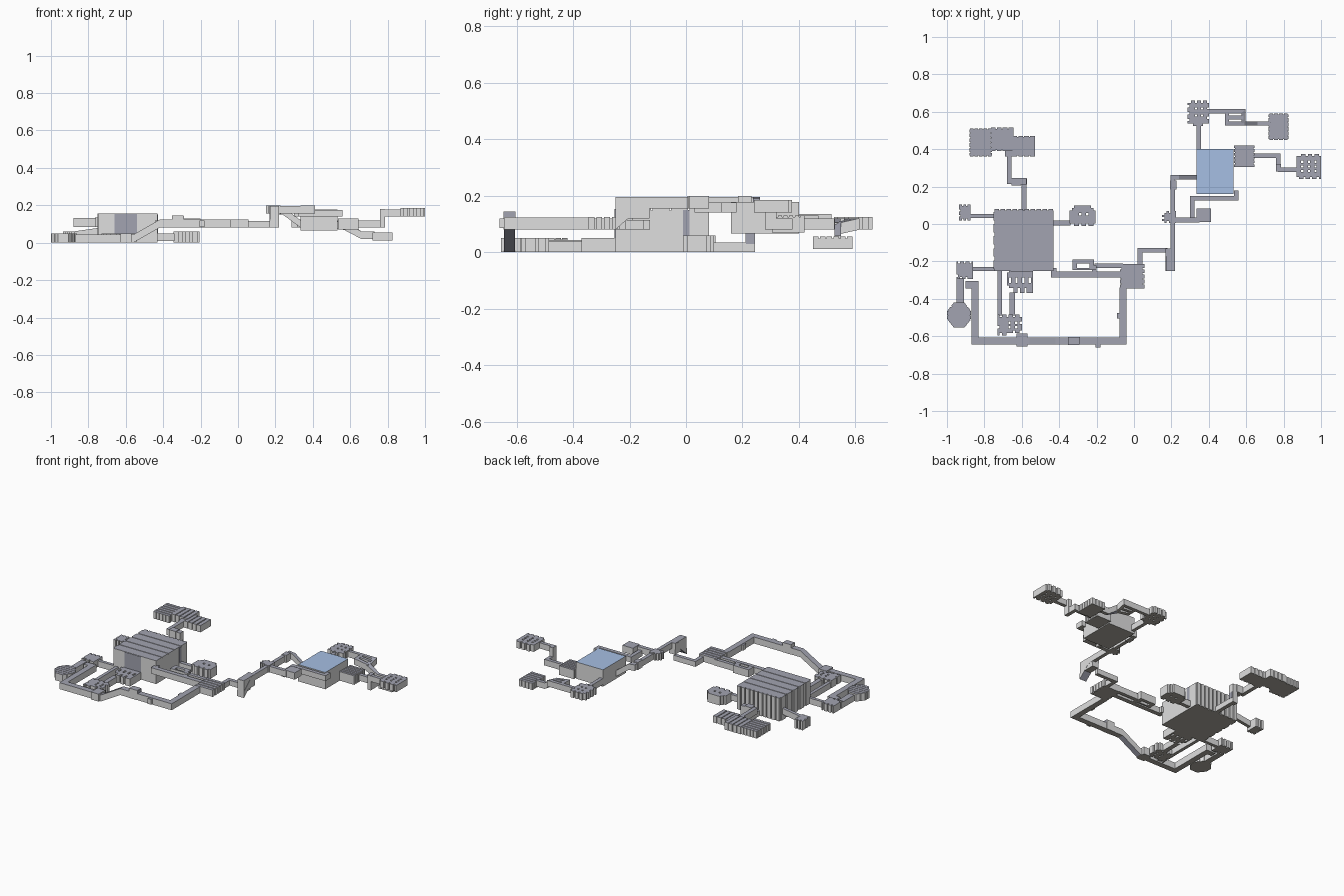
import bpy, bmesh
from mathutils import Vector

cube = bpy.data.objects.get("Cube")
if cube:
    bpy.data.objects.remove(cube, do_unlink=True)


def material(name, r, g, b):
    m = bpy.data.materials.new(name)
    m.use_nodes = True
    m.diffuse_color = (r, g, b, 1)
    m.node_tree.nodes["Principled BSDF"].inputs["Base Color"].default_value = (r, g, b, 1)
    return m


wall = material("wall grey", .74, .74, .74)
roof = material("roof slate", .36, .37, .44)
floor = material("floor brown grey", .42, .40, .35)
blue = material("roof blue", .38, .52, .77)


def finish(name, bm, top=roof):
    """Make the object and colour faces by the way they point."""
    bmesh.ops.remove_doubles(bm, verts=bm.verts, dist=.0002)
    bmesh.ops.recalc_face_normals(bm, faces=bm.faces)
    for f in bm.faces:
        f.normal_update()
        z = f.normal.z
        # ramp undersides are slate like the roofs
        f.material_index = 2 if z < -.9 else 1 if abs(z) > .5 else 0
    me = bpy.data.meshes.new(name)
    bm.to_mesh(me)
    bm.free()
    for m in (wall, top, floor):
        me.materials.append(m)
    ob = bpy.data.objects.new(name, me)
    bpy.context.collection.objects.link(ob)
    return ob


def add_prism(bm, pts, z0, z1):
    low = [bm.verts.new((x, y, z0)) for x, y in pts]
    high = [bm.verts.new((x, y, z1)) for x, y in pts]
    bm.faces.new(low[::-1])
    bm.faces.new(high)
    n = len(pts)
    for i in range(n):
        j = (i + 1) % n
        bm.faces.new((low[i], low[j], high[j], high[i]))


def add_box(bm, x0, x1, y0, y1, z0, z1):
    add_prism(bm, [(x0, y0), (x1, y0), (x1, y1), (x0, y1)], z0, z1)


def box(name, *dims, top=roof):
    bm = bmesh.new()
    add_box(bm, *dims)
    return finish(name, bm, top)


def plate(name, *dims):
    """Thin dark panel marking an open doorway."""
    ob = box(name, *dims)
    for p in ob.data.polygons:
        p.material_index = 1


def ribbed(name, x0, x1, y0, y1, z0, z1, n, axis="x", studs=0, gap=.006, inset=.006):
    """Room made of full height slats along an axis, with grooves between them."""
    bm = bmesh.new()
    add_box(bm, x0 + inset, x1 - inset, y0 + inset, y1 - inset, z0, z1 - .006)
    lo, hi = (y0, y1) if axis == "x" else (x0, x1)
    step = (hi - lo + gap) / n
    for i in range(n):
        a = lo + i * step
        b = a + step - gap
        # outer slats are pulled in where studs stand in front of them
        if studs and i == 0:
            a += inset
        if studs and i == n - 1:
            b -= inset
        if axis == "x":
            add_box(bm, x0, x1, a, b, z0, z1)
        else:
            add_box(bm, a, b, y0, y1, z0, z1)
    for i in range(studs):
        c = x0 + (x1 - x0) * (i + .5) / studs
        w = (x1 - x0) / studs * .38
        add_box(bm, c - w, c + w, y0, y0 + inset, z0, z1)
        add_box(bm, c - w, c + w, y1 - inset, y1, z0, z1)
    return finish(name, bm)


def plan(name, x0, x1, y0, y1, z0, z1, rows):
    """Room from a floor plan: filled cells become solid, dots stay open."""
    bm = bmesh.new()
    dx, dy = (x1 - x0) / len(rows[0]), (y1 - y0) / len(rows)

    def full(r, c):
        return 0 <= r < len(rows) and 0 <= c < len(rows[0]) and rows[r][c] == "X"

    def quad(*co):
        bm.faces.new([bm.verts.new(p) for p in co])
    for r in range(len(rows)):
        for c in range(len(rows[0])):
            if not full(r, c):
                continue
            a, b = x0 + c * dx, x0 + (c + 1) * dx
            t, u = y1 - r * dy, y1 - (r + 1) * dy
            quad((a, u, z1), (b, u, z1), (b, t, z1), (a, t, z1))
            quad((a, t, z0), (b, t, z0), (b, u, z0), (a, u, z0))
            for rr, cc, p, q in ((r - 1, c, (b, t), (a, t)), (r + 1, c, (a, u), (b, u)),
                                 (r, c - 1, (a, t), (a, u)), (r, c + 1, (b, u), (b, t))):
                if not full(rr, cc):
                    quad((*p, z0), (*q, z0), (*q, z1), (*p, z1))
    bmesh.ops.remove_doubles(bm, verts=bm.verts, dist=.0002)
    bmesh.ops.dissolve_limit(bm, angle_limit=.02, verts=bm.verts, edges=bm.edges)
    return finish(name, bm)


def corridor(name, points, width=.026, height=.04):
    """Square tube swept along floor points, mitred at right angles."""
    bm = bmesh.new()
    pts = [Vector(p) for p in points]
    side = []
    for a, b in zip(pts, pts[1:]):
        d = (b - a).xy.normalized()
        side.append(Vector((-d.y, d.x, 0)))
    rings = []
    for i, p in enumerate(pts):
        m, n = side[max(i - 1, 0)], side[min(i, len(side) - 1)]
        off = (m if m.dot(n) > .9 else m + n) * width / 2
        up = Vector((0, 0, height))
        rings.append([bm.verts.new(q) for q in (p - off, p + off, p + off + up, p - off + up)])
    for r, s in zip(rings, rings[1:]):
        for k in range(4):
            bm.faces.new((r[k], r[(k + 1) % 4], s[(k + 1) % 4], s[k]))
    bm.faces.new(rings[0])
    bm.faces.new(rings[-1][::-1])
    return finish(name, bm)


# Great hall: plain front and east walls, buttressed back and west, slatted roof
bm = bmesh.new()
add_box(bm, -.745, -.43, -.25, .073, 0, .148)
for i in range(5):
    add_box(bm, -.745, -.43, -.25 + i * .0655, -.189 + i * .0655, .148, .155)
    add_box(bm, -.751, -.745, -.24 + i * .065, -.195 + i * .065, 0, .155)
for i in range(10):
    add_box(bm, -.745 + i * .032, -.721 + i * .032, .073, .081, 0, .155)
finish("great_hall", bm)
plate("hall_front_opening", -.66, -.54, -.253, -.247, .05, .153)
plate("hall_side_opening", -.433, -.427, -.01, .012, .05, .15)

# North-west gallery and its stair
ribbed("gallery_west", -.88, -.76, .36, .51, .085, .132, 6, "x", 5)
ribbed("gallery_middle", -.765, -.645, .39, .515, .085, .135, 4, "y")
ribbed("gallery_east", -.65, -.53, .36, .47, .085, .13, 4, "y")
box("gallery_link", -.69, -.64, .36, .40, .085, .125)
corridor("gallery_corridor", [(-.667, .37, .085), (-.667, .228, .085), (-.60, .228, .085)])
box("gallery_landing", -.655, -.605, .205, .247, .08, .13)
box("gallery_riser", -.612, -.575, .21, .245, 0, .125)
plate("gallery_riser_opening", -.576, -.573, .212, .242, .03, .07)
corridor("gallery_lower_corridor", [(-.588, .07, 0), (-.588, .23, 0)], .027, .035)

# Side rooms of the hall
plan("west_closet", -.935, -.875, .02, .105, 0, .06,
     ["XX.XX.XX", "XXXXXXXX", "XXXXXXXX", ".XXXXXXX", "XXXXXXXX", "XXXXXXXX", ".XXXXXXX", "XXXXXXXX", "XX.XX.XX"])
corridor("west_closet_corridor", [(-.88, .043, .02), (-.74, .043, .04)], .022)
plan("east_chamber", -.345, -.205, -.01, .1, 0, .06,
     ["..XXXXXXX..", ".XXXXXXXXX.", "XXXXXXXXXXX", "XXXX.XX.XXX",
      "XXXXXXXXXXX", "XXXXXXXXXXX", "XXXXXXXXXXX", "..XX.XX.XX."])
corridor("east_chamber_corridor", [(-.44, .006, .01), (-.34, .006, .01)])

# Front cells
plan("front_cell", -.68, -.54, -.37, -.245, 0, .05,
     [".XXXXXXXXXXX", "XXXXXXXXXXXX", "XXXXXXXXXXXX", "X.XX.XX.XX.X", "X.XX.XX.XX.X",
      "XXXXXXXXXXXX", ".XXXXXXXXXXX", "...XX.XX.XXX", "...XX.XX.XXX"])
plan("lower_cell", -.73, -.60, -.595, -.485, 0, .05,
     ["X.XX.XX.XX.", "XXXXXXXXXXX", "XXXXXXXXXXX", "XXXXX.XX.X.", "XXXXXXXXXXX",
      ".XXXX.XX.XX", "XXXXXXXXXXX", "XXXXXXX.XX.", "X.XX......."])
corridor("lower_cell_corridor", [(-.65, -.49, 0), (-.65, -.365, 0)], .03)
corridor("hall_cell_corridor", [(-.718, -.49, 0), (-.718, -.24, 0)], .022)

# West rooms
plan("west_room", -.95, -.86, -.295, -.2, 0, .05,
     ["X.XX.XX.X", "XXXXXXXXX", "XXXXXXXXX", "XXXXXXXXX", "XXXXXXXXX", "XXXXXXXXX", ".XXXXXXXX", "XX.XX.XXX"])
corridor("west_room_corridor", [(-.865, -.24, 0), (-.74, -.24, 0)], .022)
corridor("octagon_corridor", [(-.93, -.43, 0), (-.93, -.29, 0)], .04)


def half_width(y):
    return .064 - max(abs(y) - .022, 0) * .8


# Octagonal room of six slats over a slightly smaller core
bm = bmesh.new()
bands = [(-.067 + i * .0229, -.0475 + i * .0229, .05, 0) for i in range(6)]
bands += [(-.066, -.022, .045, .005), (-.022, .022, .045, .005), (.022, .066, .045, .005)]
for a, b, top, trim in bands:
    p, q = half_width(a) - trim, half_width(b) - trim
    add_prism(bm, [(-.935 - p, a - .487), (-.935 + p, a - .487),
                   (-.935 + q, b - .487), (-.935 - q, b - .487)], 0, top)
finish("octagon_room", bm)

# Long outer passage, rising towards the east
corridor("outer_passage", [(-.90, -.325, 0), (-.85, -.325, 0), (-.85, -.625, 0), (-.56, -.625, 0),
                           (-.42, -.625, .08), (-.058, -.625, .08), (-.058, -.34, .08)], .038, .043)
box("passage_west_block", -.628, -.57, -.656, -.586, 0, .05)
box("passage_east_block", -.352, -.292, -.646, -.604, .08, .145)
plate("passage_block_opening", -.293, -.290, -.645, -.605, .124, .143)
box("passage_niche", -.205, -.18, -.66, -.64, .085, .12)
box("passage_side_niche", -.09, -.07, -.505, -.475, .085, .12)

# Middle room and the doubled passage to the hall
ribbed("middle_room", -.075, .055, -.345, -.215, .08, .125, 5, "x", 0, .007, .009)
corridor("hall_passage", [(-.43, -.235, .08), (-.43, -.27, .08), (-.06, -.27, .08)], .03)
corridor("upper_passage", [(-.21, -.223, .08), (-.06, -.223, .08)], .024)
plan("passage_loop", -.33, -.2, -.245, -.19, .08, .13,
     ["XXXXXXXXX.", "XXXXXXXXX.", "XX.....XX.", "XX.....XXX", "XXXXXXXXXX"])
box("loop_link", -.225, -.2, -.262, -.235, .08, .12)

# Climb to the upper passage
corridor("climb_corridor", [(.032, -.22, .08), (.032, -.14, .08), (.18, -.14, .08)], .025, .035)
corridor("climb_shaft", [(.194, -.25, .08), (.194, -.17, .15), (.194, -.13, .155)], .05, .04)
box("climb_tower", .172, .218, -.25, -.13, .12, .195)
corridor("high_passage", [(.207, -.14, .155), (.207, .25, .155), (.24, .25, .15), (.335, .25, .08)], .024)
box("high_passage_block", .193, .227, .185, .232, .15, .2)

# Small rooms before the blue room
plan("guard_post", .15, .225, .005, .07, .155, .2,
     ["..X.XX", ".XXXXX", "XXXXXX", ".XXXXX", "XXXXXX", ".X.XXX"])
corridor("guard_corridor", [(.21, .022, .155), (.35, .022, .155)], .026)
box("square_room", .335, .412, .01, .082, .155, .2)
corridor("bent_corridor", [(.312, .03, .14), (.312, .138, .14), (.546, .138, .14), (.546, .178, .14)], .025, .036)

# Blue room and eastern wing
box("blue_room", .333, .533, .16, .4, .066, .178, top=blue)
ribbed("east_ribbed_room", .535, .645, .305, .42, .07, .13, 6, "x", 0, .006, .005)
corridor("east_corridor", [(.64, .366, .08), (.772, .366, .08), (.772, .30, .08)], .024, .04)
box("east_riser", .76, .785, .28, .32, .08, .18)
corridor("far_east_corridor", [(.77, .29, .14), (.88, .29, .14)], .024, .038)
plan("far_east_room", .87, 1, .24, .375, .14, .185,
     ["..XX.XX.XX.", "XXXXXXXXXXX", "XXXXXXXXXXX", "XX.XX.XX.XX", "XXXXXXXXXXX", "XX.XX.XX.XX",
      "XXXXXXXXXXX", "XX.XX.XX.XX", "XXXXXXXXXXX", "XXXXXXXXXXX", ".XX.XX.XX.X"])

# Northern wing
corridor("north_corridor", [(.345, .39, .08), (.345, .54, .08)], .024)
plan("north_room", .285, .4, .525, .66, .08, .125,
     ["..XX.XX.XX.", "XXXXXXXXXXX", ".XXXXXXXXXX", "XXXX.XX.XX.", "XXXXXXXXXXX", ".XXXXXXXXXX",
      "XXXX.XX.XXX", "XXXXXXXXXX.", ".XXXXXXXXXX", "XXXXXXXXXXX", "...XX.XX..."])
corridor("north_east_corridor", [(.39, .603, .08), (.585, .603, .08), (.585, .537, .065),
                                 (.66, .537, .02), (.73, .537, .02)], .023)
corridor("north_loop", [(.59, .537, .065), (.498, .537, .08), (.498, .605, .08)], .022)
corridor("north_loop_bar", [(.49, .57, .08), (.585, .57, .075)], .02)
ribbed("north_east_room", .72, .825, .45, .59, .012, .055, 6, "x", 4, .005, .004)
